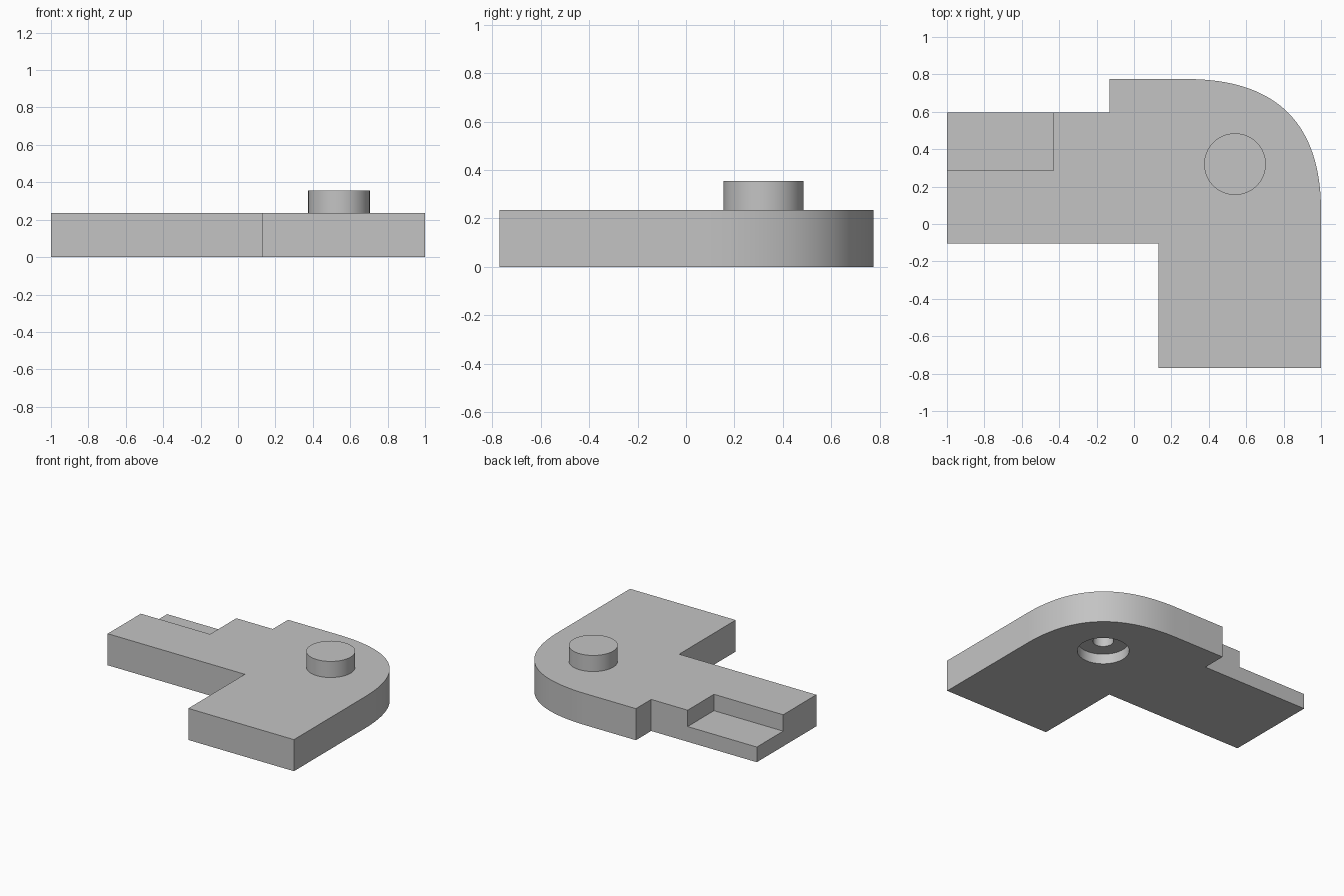
import bpy, bmesh, math
from mathutils import Vector

cube = bpy.data.objects.get("Cube")
if cube:
    bpy.data.objects.remove(cube, do_unlink=True)

GREY = (0.55, 0.55, 0.55, 1)
grey = bpy.data.materials.new("plain grey")
grey.use_nodes = True
grey.diffuse_color = GREY
grey.node_tree.nodes["Principled BSDF"].inputs["Base Color"].default_value = GREY

HEIGHT = 0.235
PEG = (0.54, 0.32)


def prism(name, outline, z0, z1):
    """Extrude a counter-clockwise outline between two heights."""
    bm = bmesh.new()
    face = bm.faces.new([bm.verts.new((x, y, z0)) for x, y in outline])
    top = bmesh.ops.extrude_face_region(bm, geom=[face])["geom"]
    bmesh.ops.translate(bm, vec=(0, 0, z1 - z0),
                        verts=[v for v in top if isinstance(v, bmesh.types.BMVert)])
    bmesh.ops.recalc_face_normals(bm, faces=bm.faces)
    mesh = bpy.data.meshes.new(name)
    bm.to_mesh(mesh)
    bm.free()
    mesh.materials.append(grey)
    obj = bpy.data.objects.new(name, mesh)
    bpy.context.collection.objects.link(obj)
    return obj


def disc(name, radius, z0, z1, sides=64):
    angles = [2 * math.pi * i / sides for i in range(sides)]
    return prism(name, [(PEG[0] + radius * math.cos(a), PEG[1] + radius * math.sin(a))
                        for a in angles], z0, z1)


def combine(target, tool, operation):
    """Apply a boolean and remove the tool."""
    tool.hide_render = True
    mod = target.modifiers.new(tool.name, 'BOOLEAN')
    mod.operation, mod.solver, mod.object = operation, 'EXACT', tool
    bpy.context.view_layer.objects.active = target
    bpy.ops.object.modifier_apply(modifier=mod.name)
    bpy.data.objects.remove(tool, do_unlink=True)


# L-shaped plate with one sweeping outer corner
start, corner, end = Vector((1, 0.07)), Vector((1, 0.775)), Vector((0.28, 0.775))
STEPS = 40
sweep = []
for i in range(STEPS + 1):
    t = i / STEPS
    sweep.append(tuple(start * (1 - t) ** 2 + corner * 2 * t * (1 - t) + end * t ** 2))
outline = [(-1, -0.105), (0.13, -0.105), (0.13, -0.77), (1, -0.77)] + sweep
outline += [(-0.13, 0.775), (-0.13, 0.595), (-1, 0.595)]
plate = prism("bracket_plate", outline, 0, HEIGHT)

# Round peg on top
combine(plate, disc("peg", 0.165, 0.15, 0.355), 'UNION')

# Open step cut into the end of the long arm
step = [(-1.1, 0.285), (-0.43, 0.285), (-0.43, 0.7), (-1.1, 0.7)]
combine(plate, prism("step_cutter", step, 0.113, 0.3), 'DIFFERENCE')

# Counterbored blind hole under the peg
combine(plate, disc("recess_cutter", 0.175, -0.1, 0.075), 'DIFFERENCE')
combine(plate, disc("hole_cutter", 0.07, 0.03, 0.28), 'DIFFERENCE')

# Smooth round walls, sharp edges elsewhere
bpy.ops.object.select_all(action='DESELECT')
plate.select_set(True)
bpy.context.view_layer.objects.active = plate
bpy.ops.object.shade_smooth_by_angle(angle=math.radians(30))
